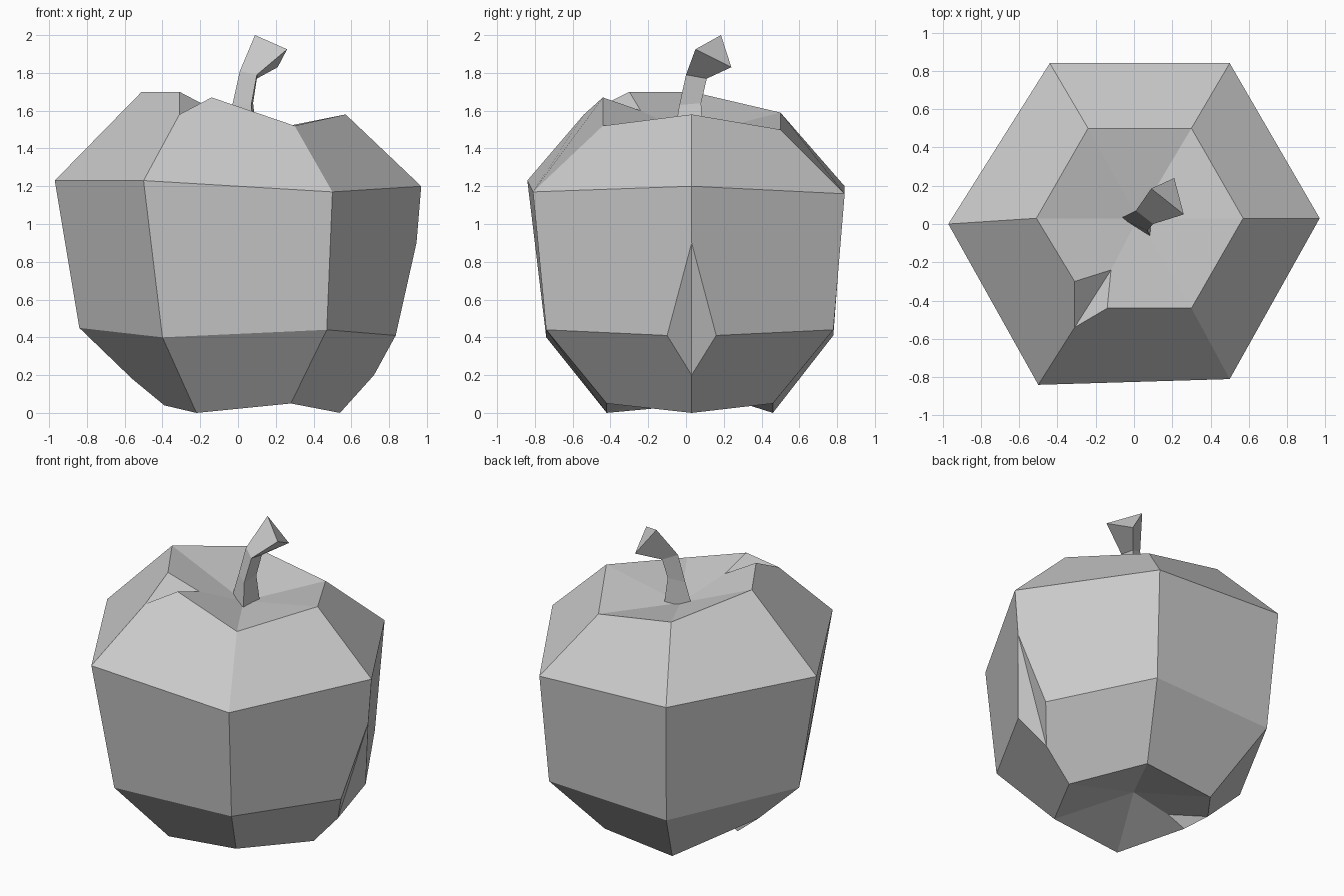
import bpy
import bmesh

cube = bpy.data.objects.get("Cube")
if cube:
    bpy.data.objects.remove(cube, do_unlink=True)

grey = bpy.data.materials.new("matte grey")
grey.use_nodes = True
grey.diffuse_color = (0.6, 0.6, 0.6, 1)
grey.node_tree.nodes["Principled BSDF"].inputs["Base Color"].default_value = grey.diffuse_color


def build(name, faces):
    """Make a flat-shaded object from polygons given as lists of points."""
    bm = bmesh.new()
    verts = {}
    for face in faces:
        points = list(dict.fromkeys(face))
        bm.faces.new([verts.setdefault(p, None) or verts.update({p: bm.verts.new(p)}) or verts[p]
                      for p in points])
    bmesh.ops.recalc_face_normals(bm, faces=bm.faces)
    mesh = bpy.data.meshes.new(name)
    bm.to_mesh(mesh)
    bm.free()
    mesh.materials.append(grey)
    obj = bpy.data.objects.new(name, mesh)
    bpy.context.collection.objects.link(obj)
    return obj


# Six-cornered rings of the fruit, anticlockwise from its left side
floor_centre = (0.02, 0.02, 0.14)
crown_centre = (0.02, 0.03, 1.47)
foot = [(0.54, 0.03, 0), (0.28, 0.46, 0.05), (-0.22, 0.46, 0),
        (-0.39, 0.01, 0.04), (-0.22, -0.42, 0), (0.28, -0.42, 0.05)]
belly = [(0.9, 0.03, 0.42), (0.47, 0.78, 0.44), (-0.4, 0.78, 0.41),
         (-0.84, 0, 0.45), (-0.4, -0.74, 0.4), (0.47, -0.74, 0.44)]
widest = [(0.97, 0.03, 1.2), (0.5, 0.84, 1.16), (-0.44, 0.84, 1.2),
          (-0.97, 0, 1.23), (-0.5, -0.84, 1.23), (0.5, -0.81, 1.17)]
rim = [(0.57, 0.03, 1.58), (0.3, 0.5, 1.5), (-0.24, 0.5, 1.59),
       (-0.51, 0.03, 1.7), (-0.31, -0.54, 1.58), (0.3, -0.44, 1.52)]
levels = [[floor_centre] * 6, foot, belly, widest, rim, [crown_centre] * 6]
LEFT, RIGHT, FRONT = 0, 3, 4
FLOOR, BASE, SIDE, SHOULDER, CROWN = range(5)

# Every corner edge is a chain of points; a chip gives its two sides different chains
before, after = ({(i, band): [levels[band][i], levels[band + 1][i]]
                  for i in range(6) for band in range(5)} for _ in range(2))
chips = []

# Long gouge down the left corner
gouge_top, gouge_end = (0.945, 0.03, 0.9), (0.72, 0.03, 0.2)
for chains, y in ((before, -0.1), (after, 0.16)):
    edge = (0.835, y, 0.41)
    chains[LEFT, BASE] = [foot[LEFT], gouge_end, edge]
    chains[LEFT, SIDE] = [edge, gouge_top, widest[LEFT]]
    chips.append([gouge_top, edge, gouge_end])

# Nick in the front right corner of the rim
nick = (-0.12, -0.24, 1.6)
for chains, edge in ((before, (-0.31, -0.3, 1.7)), (after, (-0.14, -0.44, 1.67))):
    chains[FRONT, SHOULDER] = [widest[FRONT], rim[FRONT], edge]
    chains[FRONT, CROWN] = [edge, nick, crown_centre]
    chips.append([rim[FRONT], edge, nick])

# Small bite at the right foot
bite, bite_inner = (-0.56, 0.03, 0.18), (-0.27, 0, 0.1)
before[RIGHT, FLOOR] = [floor_centre, bite_inner, bite]
after[RIGHT, FLOOR] = [floor_centre, bite_inner, foot[RIGHT]]
before[RIGHT, BASE] = [bite, belly[RIGHT]]
after[RIGHT, BASE] = [foot[RIGHT], bite, belly[RIGHT]]
chips.append([bite, foot[RIGHT], bite_inner])

panels = [after[i, band] + before[(i + 1) % 6, band][::-1]
          for i in range(6) for band in range(5)]
build("fruit_body", panels + chips)

# Bent three-sided stem, flaring at the tip
stem_rings = [
    [(-0.07, 0.03, 1.46), (0.085, -0.065, 1.46), (0.1, 0.09, 1.46)],
    [(-0.03, 0.05, 1.63), (0.07, -0.035, 1.63), (0.08, 0.08, 1.64)],
    [(0.01, 0.07, 1.81), (0.1, 0, 1.79), (0.1, 0.11, 1.77)],
    [(0.09, 0.185, 2), (0.26, 0.05, 1.925), (0.21, 0.24, 1.83)],
]
stem_faces = [stem_rings[0], stem_rings[-1]]
for low, high in zip(stem_rings, stem_rings[1:]):
    for i in range(3):
        j = (i + 1) % 3
        stem_faces.append([low[i], low[j], high[j], high[i]])
build("stem", stem_faces)
